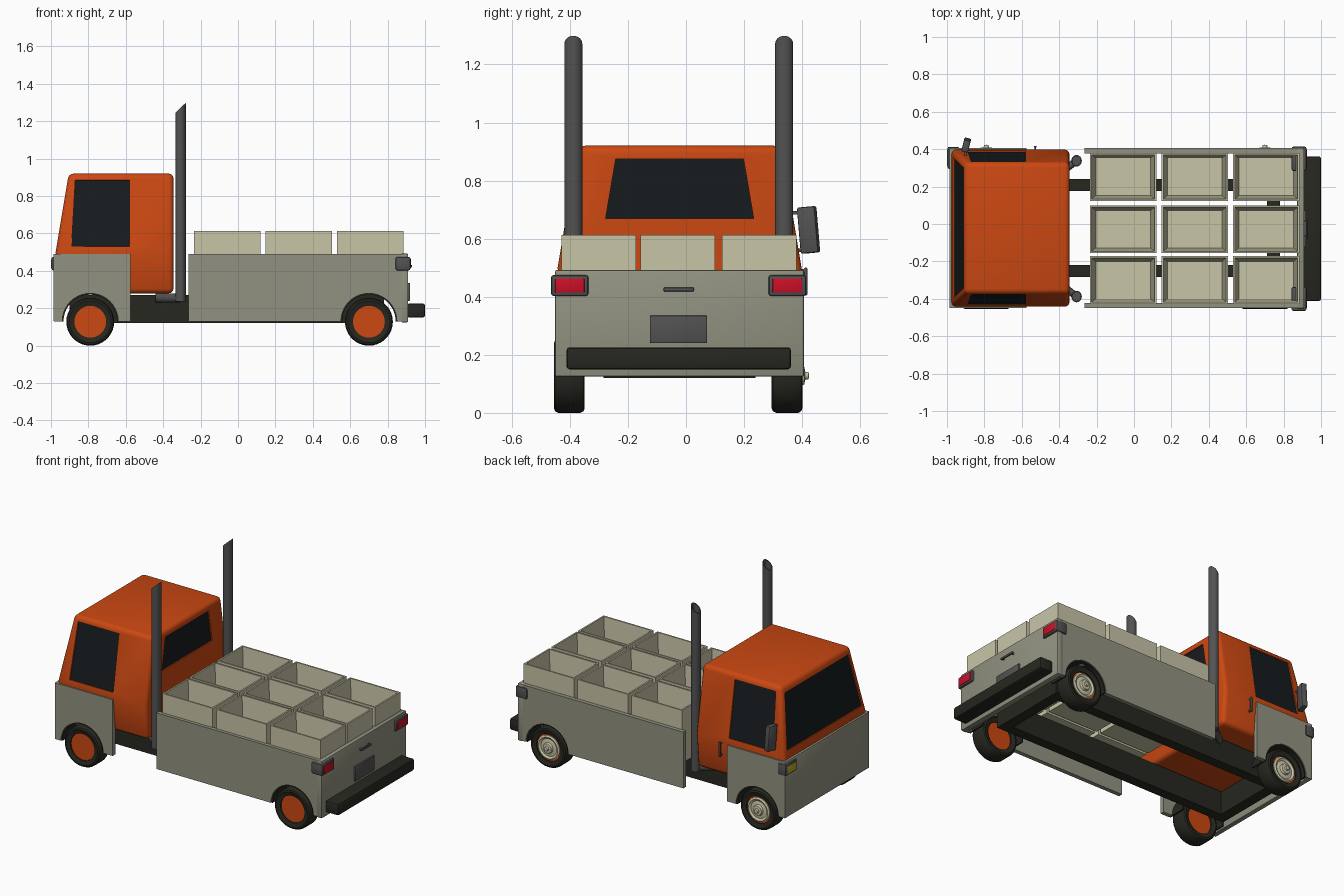
import bpy, bmesh, math
from mathutils import Vector

if "Cube" in bpy.data.objects:
    bpy.data.objects.remove(bpy.data.objects["Cube"])

YC = -0.022   # body centre line
HW = 0.427    # body half width


def mat(name, r, g, b):
    m = bpy.data.materials.new(name)
    m.diffuse_color = (r, g, b, 1)
    m.use_nodes = True
    m.node_tree.nodes["Principled BSDF"].inputs["Base Color"].default_value = m.diffuse_color
    return m


ORANGE = mat("orange", 0.6, 0.065, 0.006)
GREY = mat("olive_grey", 0.29, 0.29, 0.22)
CREAM = mat("cream", 0.58, 0.56, 0.39)
DARK = mat("dark", 0.02, 0.02, 0.015)
GLASS = mat("glass", 0.008, 0.011, 0.013)
STEEL = mat("steel", 0.085, 0.085, 0.085)
RED = mat("red", 0.6, 0.005, 0.02)
YELLOW = mat("yellow", 0.5, 0.4, 0.02)


def finish(name, bm, material, bevel=0.0, seg=2):
    bmesh.ops.remove_doubles(bm, verts=bm.verts[:], dist=1e-5)
    bmesh.ops.recalc_face_normals(bm, faces=bm.faces[:])
    if bevel:
        edges = [e for e in bm.edges if len(e.link_faces) == 2 and e.calc_face_angle() > 0.6]
        bmesh.ops.bevel(bm, geom=edges, offset=bevel, segments=seg, profile=0.5,
                        affect='EDGES', clamp_overlap=True)
    me = bpy.data.meshes.new(name)
    bm.to_mesh(me)
    bm.free()
    ob = bpy.data.objects.new(name, me)
    bpy.context.collection.objects.link(ob)
    if material:
        me.materials.append(material)
    return ob


def loft(name, rings, material, bevel=0.0, seg=2):
    """Closed solid through rings of equal point count."""
    bm = bmesh.new()
    vs = [[bm.verts.new(p) for p in r] for r in rings]
    n = len(vs[0])
    for a, b in zip(vs, vs[1:]):
        for i in range(n):
            bm.faces.new((a[i], a[(i + 1) % n], b[(i + 1) % n], b[i]))
    bm.faces.new(vs[0])
    bm.faces.new(vs[-1])
    return finish(name, bm, material, bevel, seg)


def rect(x0, x1, y0, y1, z):
    return [(x0, y0, z), (x1, y0, z), (x1, y1, z), (x0, y1, z)]


def box(name, x0, x1, y0, y1, z0, z1, material, bevel=0.0):
    return loft(name, [rect(x0, x1, y0, y1, z0), rect(x0, x1, y0, y1, z1)], material, bevel)


def prism(name, pts, y0, y1, material):
    return loft(name, [[(x, y, z) for x, z in pts] for y in (y0, y1)], material)


def lathe(name, profile, loc, material, steps=36):
    """Revolve (radius, y) points around the y axis."""
    bm = bmesh.new()
    vs = [bm.verts.new((r, y, 0)) for r, y in profile]
    es = [bm.edges.new(p) for p in zip(vs, vs[1:])]
    bmesh.ops.spin(bm, geom=vs + es, cent=(0, 0, 0), axis=(0, 1, 0), angle=math.tau, steps=steps)
    ob = finish(name, bm, material)
    ob.location = loc
    return ob


def arc(cx, cz, r, n=20):
    return [(cx - r * math.cos(math.pi * i / n), cz + r * math.sin(math.pi * i / n)) for i in range(n + 1)]


# Cab shell
def hw_at(z):
    return 0.42 - (z - 0.5) / 0.42 * 0.07


def front_at(z):
    return -0.975 + (z - 0.5) / 0.42 * 0.07


cab = loft("cab", [rect(x0, -0.345, YC - h, YC + h, z) for x0, h, z in
                   ((-0.955, 0.40, 0.28), (-0.975, 0.42, 0.5), (-0.905, 0.35, 0.92))], ORANGE, 0.025, 3)


# Windows: recess cut into the cab with a glass pane inside
def window(name, pts, outward):
    p = [Vector(q) for q in pts]
    n = (p[1] - p[0]).cross(p[2] - p[0]).normalized()
    if n.dot(Vector(outward)) < 0:
        n = -n
    cutter = loft(name + "_cutter", [[q + n * d for q in p] for d in (-0.015, 0.03)], None)
    cutter.hide_render = True
    cutter.hide_set(True)
    mod = cab.modifiers.new(name, 'BOOLEAN')
    mod.object = cutter
    mod.operation = 'DIFFERENCE'
    loft(name + "_glass", [[q + n * d for q in p] for d in (-0.02, -0.008)], GLASS)


for s, side in ((-1, "left"), (1, "right")):
    window(side + "_window", [(x, YC + s * hw_at(z), z) for x, z in
                              ((-0.89, 0.53), (-0.58, 0.53), (-0.58, 0.885), (-0.87, 0.885))], (0, s, 0))
window("windshield", [(front_at(z), YC + s * (hw_at(z) - 0.035), z) for s, z in
                      ((-1, 0.54), (1, 0.54), (1, 0.875), (-1, 0.875))], (-1, 0, 0))
window("rear_window", [(-0.345, YC + y, z) for y, z in
                       ((-0.255, 0.67), (0.255, 0.67), (0.22, 0.875), (-0.22, 0.875))], (1, 0, 0))

# Grey lower cab panels and cargo bed walls, with round wheel openings
WHEEL_X = (-0.79, 0.70)
for s, side in ((-1, "left"), (1, "right")):
    y0, y1 = sorted((YC + s * HW, YC + s * (HW - 0.027)))
    prism(side + "_cab_panel", [(-0.985, 0.49), (-0.985, 0.13)] + arc(-0.79, 0.13, 0.152)
          + [(-0.575, 0.13), (-0.575, 0.49)], y0, y1, GREY)
    prism(side + "_bed_wall", [(-0.265, 0.49), (-0.265, 0.13)] + arc(0.70, 0.13, 0.152)
          + [(0.905, 0.13), (0.905, 0.49)], y0, y1, GREY)
    # Dark wheel arch liners
    for x in WHEEL_X:
        a, b = sorted((YC + s * (HW - 0.004), YC + s * (HW - 0.12)))
        prism(side + "_arch_liner", arc(x, 0.13, 0.152) + arc(x, 0.13, 0.143)[::-1], a, b, DARK)
box("front_panel", -0.987, -0.955, YC - HW, YC + HW, 0.13, 0.49, GREY, 0.004)
box("tailgate", 0.872, 0.91, YC - HW - 0.002, YC + HW + 0.002, 0.125, 0.492, GREY, 0.006)

# Chassis frame
for s in (-1, 1):
    box("chassis_rail", -0.9, 0.78, YC + s * 0.23 - 0.032, YC + s * 0.23 + 0.032, 0.12, 0.27, DARK)
for x in (-0.9, 0.712):
    box("chassis_crossmember", x, x + 0.068, YC - 0.2, YC + 0.2, 0.12, 0.268, DARK)

# Wheels
tyre = [(0.085, -0.045), (0.112, -0.053), (0.122, -0.049), (0.128, -0.038),
        (0.128, 0.038), (0.122, 0.049), (0.112, 0.053), (0.085, 0.045), (0.085, -0.045)]
for x in WHEEL_X:
    for y in (-0.402, 0.348):
        lathe("tyre", tyre, (x, y, 0.128), DARK)
        lathe("rim", [(0, -0.038), (0.087, -0.038), (0.087, 0.038), (0, 0.038)], (x, y, 0.128), ORANGE)
    lathe("hubcap", [(0, 0.035), (0.077, 0.035), (0.077, 0.044), (0.068, 0.05), (0.056, 0.042),
                     (0.034, 0.046), (0.03, 0.06), (0.014, 0.062), (0.012, 0.074), (0, 0.076)],
          (x, 0.348, 0.128), CREAM)

# Cargo crates, open on top with sloped inner walls
for i in range(3):
    for cy in (-0.300, -0.028, 0.252):
        cx = -0.058 + i * 0.3825
        rings = []
        for dx, dy, z in ((0.178, 0.128, 0.272), (0.178, 0.128, 0.613), (0.168, 0.118, 0.613), (0.146, 0.1, 0.29)):
            rings.append(rect(cx - dx, cx + dx, cy - dy, cy + dy, z))
        loft("cargo_crate", rings, CREAM)

# Exhaust stacks with slanted hollow tops and elbows
for y in (-0.388, 0.338):
    rings = []
    for r, z, slant in ((0.028, 0.235, 0), (0.028, 1.272, 0.95), (0.022, 1.272, 0.95), (0.022, 1.17, 0)):
        rings.append([(-0.307 + r * math.cos(a), y + r * 1.1 * math.sin(a), z + slant * r * math.cos(a))
                      for a in (math.tau * k / 24 for k in range(24))])
    loft("exhaust_stack", rings, STEEL)
    yi = YC + (0.26 if y > 0 else -0.26)
    rings = []
    for cx, cy in ((-0.307, y), (-0.44, yi)):
        rings.append([(cx, cy + 0.024 * math.cos(a), 0.255 + 0.024 * math.sin(a))
                      for a in (math.tau * k / 16 for k in range(16))])
    loft("exhaust_elbow", rings, STEEL)

# Rear bumper, plate and tailgate handle
box("rear_bumper", 0.905, 1.0, -0.412, 0.362, 0.15, 0.226, DARK, 0.012)
box("rear_plate", 0.905, 0.92, -0.124, 0.073, 0.24, 0.335, STEEL, 0.003)
box("tailgate_handle", 0.92, 0.93, -0.077, 0.027, 0.418, 0.432, STEEL, 0.004)
for y in (-0.07, 0.014):
    box("tailgate_handle_post", 0.9, 0.925, y, y + 0.008, 0.42, 0.43, STEEL)

# Lamps
for name, y0, y1 in (("left", -0.465, -0.336), ("right", 0.284, 0.414)):
    box(name + "_tail_lamp_housing", 0.842, 0.922, y0, y1, 0.402, 0.475, STEEL, 0.01)
    box(name + "_tail_lamp", 0.9, 0.925, y0 + 0.014, y1 - 0.014, 0.414, 0.463, RED, 0.003)
box("front_lamp_housing", -0.997, -0.935, 0.295, 0.413, 0.402, 0.475, STEEL, 0.01)
box("front_lamp", -1.0, -0.97, 0.31, 0.398, 0.415, 0.462, YELLOW, 0.003)

# Door handle on the right side
box("door_handle", -0.535, -0.521, 0.407, 0.418, 0.405, 0.5, STEEL, 0.004)
for z in (0.41, 0.485):
    box("door_handle_post", -0.533, -0.523, 0.38, 0.412, z, z + 0.01, STEEL)

# Wing mirror on the right side
mirror = box("wing_mirror", -0.018, 0.018, -0.032, 0.032, -0.08, 0.08, STEEL, 0.007)
mirror.location = (-0.897, 0.422, 0.63)
mirror.rotation_euler = (math.radians(5), 0, math.radians(-14))
for z in (0.56, 0.69):
    box("mirror_arm", -0.905, -0.893, 0.35, 0.415, z - 0.006, z + 0.006, STEEL)

# Smooth shading with sharp edges kept
for ob in bpy.context.collection.objects:
    ob.select_set(not ob.hide_render)
bpy.context.view_layer.objects.active = cab
bpy.ops.object.shade_smooth_by_angle(angle=math.radians(35))
